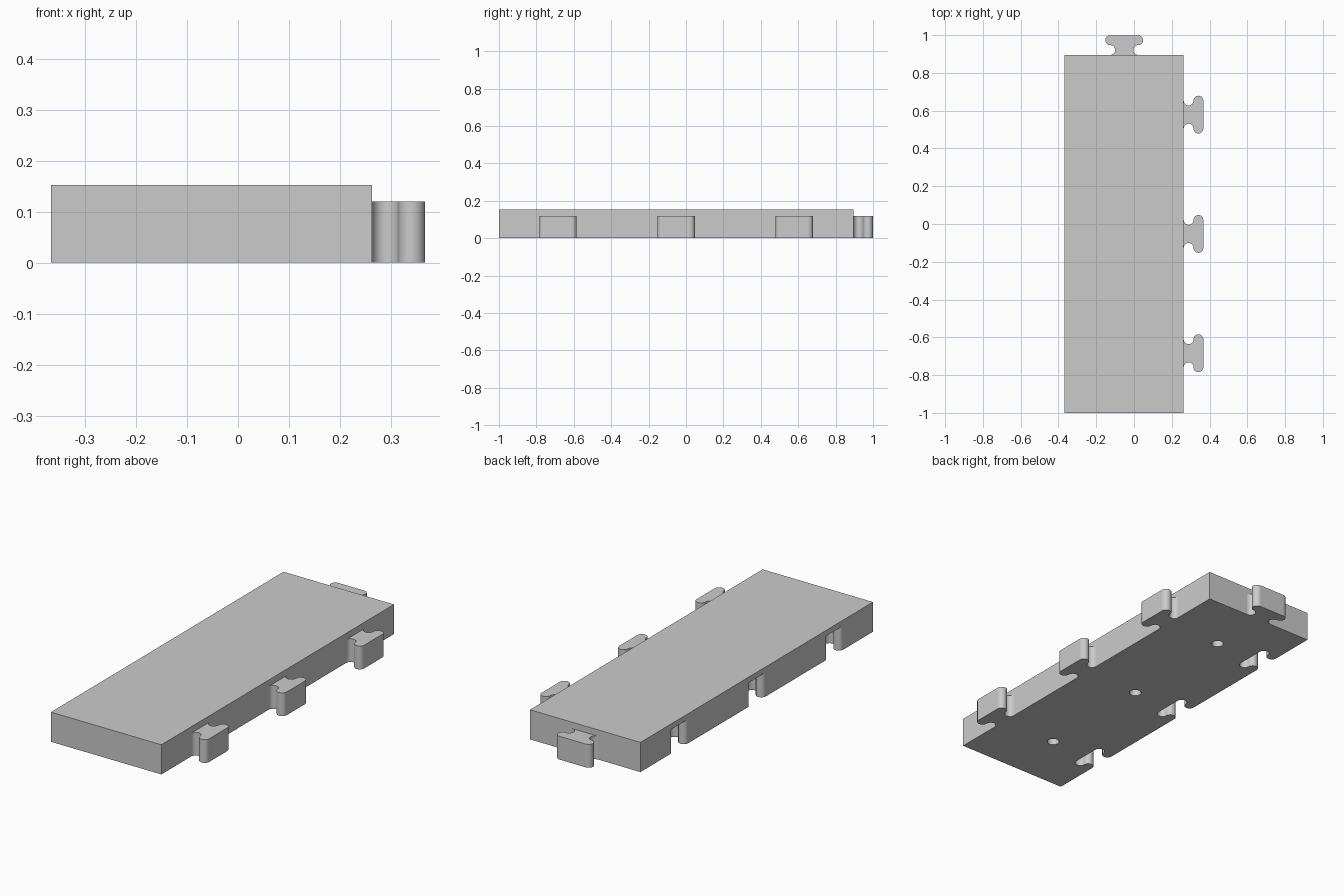
import bpy, bmesh, math
from mathutils import Matrix, Vector

if "Cube" in bpy.data.objects:
    bpy.data.objects.remove(bpy.data.objects["Cube"], do_unlink=True)

X0, X1, Y0, Y1 = -0.367, 0.263, -1.0, 0.895
HEIGHT, TAB_H, SOCKET_H = 0.153, 0.12, 0.124
R, SHOULDER = 0.026, 0.074          # connector arc radius and arc centre offset
XC = (X0 + X1) / 2
PITCH = (Y1 - Y0) / 3
ROWS = [(Y0 + Y1) / 2 + i * PITCH for i in (-1, 0, 1)]

grey = bpy.data.materials.new("light grey")
grey.use_nodes = True
grey.diffuse_color = (0.6, 0.6, 0.6, 1)
grey.node_tree.nodes["Principled BSDF"].inputs["Base Color"].default_value = (0.6, 0.6, 0.6, 1)


def prism(name, outline, z0, z1, place=Matrix()):
    """Extrude a flat outline upwards from z0 to z1."""
    bm = bmesh.new()
    face = bm.faces.new([bm.verts.new(place @ Vector((x, y, z0))) for x, y in outline])
    up = bmesh.ops.extrude_face_region(bm, geom=[face])
    verts = [v for v in up["geom"] if isinstance(v, bmesh.types.BMVert)]
    bmesh.ops.translate(bm, verts=verts, vec=(0, 0, z1 - z0))
    bmesh.ops.recalc_face_normals(bm, faces=bm.faces)
    mesh = bpy.data.meshes.new(name)
    bm.to_mesh(mesh)
    bm.free()
    obj = bpy.data.objects.new(name, mesh)
    bpy.context.collection.objects.link(obj)
    mesh.materials.append(grey)
    return obj


def connector(root=0.0, steps=12):
    """T-shaped outline pointing along +x: hollow neck, round-ended head."""
    half = [(-root, SHOULDER)] if root else []
    for i in range(steps + 1):      # concave neck
        a = math.pi * i / steps
        half.append((R - R * math.cos(a), SHOULDER - R * math.sin(a)))
    for i in range(1, steps + 1):   # convex head end
        a = math.pi * i / steps
        half.append((3 * R - R * math.cos(a), SHOULDER + R * math.sin(a)))
    return half + [(x, -y) for x, y in reversed(half)]


def finish(obj):
    """Smooth the curved walls, keep the straight ones flat."""
    bpy.ops.object.select_all(action="DESELECT")
    obj.select_set(True)
    bpy.context.view_layer.objects.active = obj
    bpy.ops.object.shade_smooth_by_angle(angle=math.radians(35))
    for p in obj.data.polygons:
        p.use_smooth = max(abs(c) for c in p.normal) < 0.999


def cut(body, cutter):
    """Subtract a cutter and discard it."""
    mod = body.modifiers.new("cut", "BOOLEAN")
    mod.operation, mod.solver, mod.object = "DIFFERENCE", "EXACT", cutter
    bpy.ops.object.select_all(action="DESELECT")
    bpy.context.view_layer.objects.active = body
    body.select_set(True)
    bpy.ops.object.modifier_apply(modifier=mod.name)
    bpy.data.objects.remove(cutter, do_unlink=True)


# Main slab
slab = prism("slab", [(X0, Y0), (X1, Y0), (X1, Y1), (X0, Y1)], 0, HEIGHT)

# Sockets on the right side and round holes underneath
circle = [(0.029 * math.cos(math.tau * i / 32), 0.029 * math.sin(math.tau * i / 32))
          for i in range(32)]
for y in ROWS:
    cut(slab, prism("socket_cutter", connector(root=0.02), -0.05, SOCKET_H,
                    Matrix.Translation((X0, y, 0))))
    cut(slab, prism("hole_cutter", circle, -0.05, SOCKET_H,
                    Matrix.Translation((XC, y, 0))))
finish(slab)

# Tabs along the left side
for i, y in enumerate(ROWS):
    finish(prism(f"side_tab_{i + 1}", connector(), 0, TAB_H, Matrix.Translation((X1, y, 0))))

# Tab on the back end
finish(prism("back_tab", connector(), 0, TAB_H,
             Matrix.Translation((XC, Y1, 0)) @ Matrix.Rotation(math.pi / 2, 4, "Z")))
